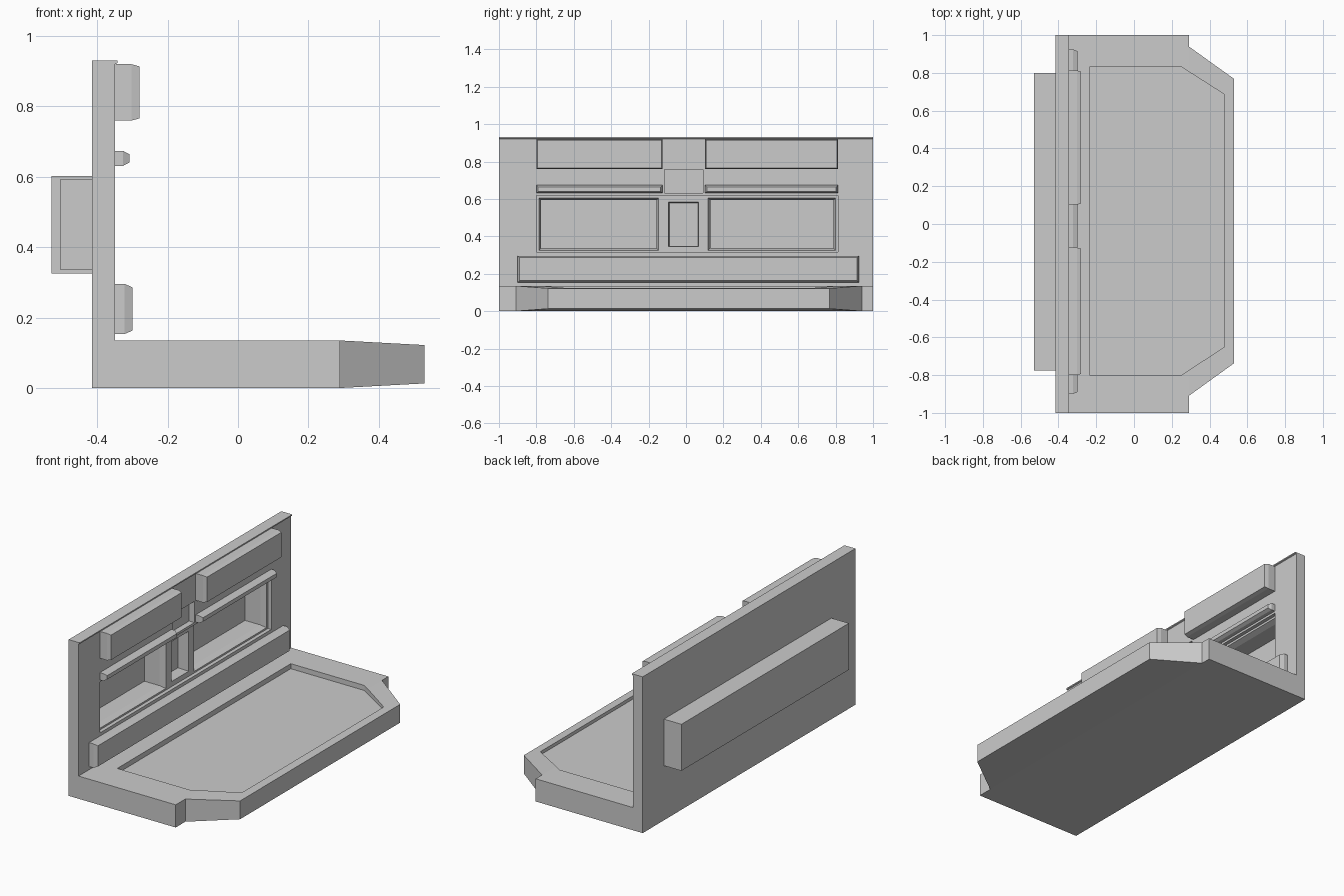
import bpy, bmesh

if "Cube" in bpy.data.objects:
    bpy.data.objects.remove(bpy.data.objects["Cube"])


def loft(name, rings):
    """Solid skinned through rings of equal point count."""
    bm = bmesh.new()
    loops = [[bm.verts.new(p) for p in r] for r in rings]
    n = len(loops[0])
    for a, b in zip(loops, loops[1:]):
        for i in range(n):
            bm.faces.new((a[i], a[(i + 1) % n], b[(i + 1) % n], b[i]))
    bm.faces.new(loops[0])
    bm.faces.new(loops[-1])
    bmesh.ops.recalc_face_normals(bm, faces=bm.faces)
    me = bpy.data.meshes.new(name)
    bm.to_mesh(me)
    bm.free()
    ob = bpy.data.objects.new(name, me)
    bpy.context.collection.objects.link(ob)
    return ob


def rect(x, y0, y1, z0, z1, d=0):
    return [(x, y0 + d, z0 + d), (x, y1 - d, z0 + d),
            (x, y1 - d, z1 - d), (x, y0 + d, z1 - d)]


def ledge(name, y0, y1, z0, z1, x_mid, x_end, inset):
    """Bar on the wall with a chamfered front."""
    return loft(name, [rect(-0.355, y0, y1, z0, z1), rect(x_mid, y0, y1, z0, z1),
                       rect(x_end, y0, y1, z0, z1, inset)])


def combine(target, other, op):
    m = target.modifiers.new(op, 'BOOLEAN')
    m.operation, m.object, m.solver = op, other, 'EXACT'
    bpy.context.view_layer.objects.active = target
    bpy.ops.object.modifier_apply(modifier=m.name)
    bpy.data.objects.remove(other)


# L-shaped body: floor slab and wall
profile = [(-0.415, 0), (0.29, 0), (0.29, 0.135), (-0.35, 0.135),
           (-0.35, 0.92), (-0.343, 0.923), (-0.343, 0.93), (-0.415, 0.93)]
body = loft("floor_and_wall", [[(x, y, z) for x, z in profile] for y in (-1, 1)])

# Tapered front nose and rear housing
nose = loft("nose", [rect(0.29, -0.91, 0.94, 0, 0.135),
                     rect(0.53, -0.737, 0.768, 0.013, 0.122)])
combine(body, nose, 'UNION')
housing = loft("rear_housing", [rect(-0.53, -0.775, 0.80, 0.325, 0.602),
                                rect(-0.40, -0.775, 0.80, 0.325, 0.602)])
combine(body, housing, 'UNION')

# Sunken floor panel
outline = [(-0.235, -0.80), (0.25, -0.80), (0.48, -0.65),
           (0.48, 0.685), (0.25, 0.832), (-0.235, 0.832)]
combine(body, loft("floor_cut", [[(x, y, z) for x, y in outline] for z in (0.105, 0.2)]),
        'DIFFERENCE')

# Wall recesses: shallow frame, two deep windows, centre slot, upper square
cuts = [[rect(-0.372, -0.80, 0.813, 0.315, 0.618), rect(-0.32, -0.80, 0.813, 0.315, 0.618)]]
for y0, y1 in ((-0.787, -0.147), (0.118, 0.80)):
    cuts.append([rect(-0.505, y0, y1, 0.325, 0.605, 0.012),
                 rect(-0.405, y0, y1, 0.325, 0.605, 0.012),
                 rect(-0.372, y0, y1, 0.325, 0.605),
                 rect(-0.33, y0, y1, 0.325, 0.605)])
cuts.append([rect(-0.44, -0.095, 0.07, 0.343, 0.585, 0.006),
             rect(-0.33, -0.095, 0.07, 0.343, 0.585)])
cuts.append([rect(-0.385, -0.115, 0.09, 0.632, 0.758), rect(-0.33, -0.115, 0.09, 0.632, 0.758)])
for c in cuts:
    combine(body, loft("wall_cut", c), 'DIFFERENCE')

# Raised bars on the wall
for side, y0, y1 in (("left", -0.80, -0.125), ("right", 0.102, 0.813)):
    ledge("upper_bar_" + side, y0, y1, 0.76, 0.92, -0.303, -0.28, 0.006)
    ledge("middle_bar_" + side, y0, y1, 0.631, 0.674, -0.327, -0.308, 0.01)
ledge("lower_bar", -0.90, 0.925, 0.153, 0.296, -0.323, -0.30, 0.01)
